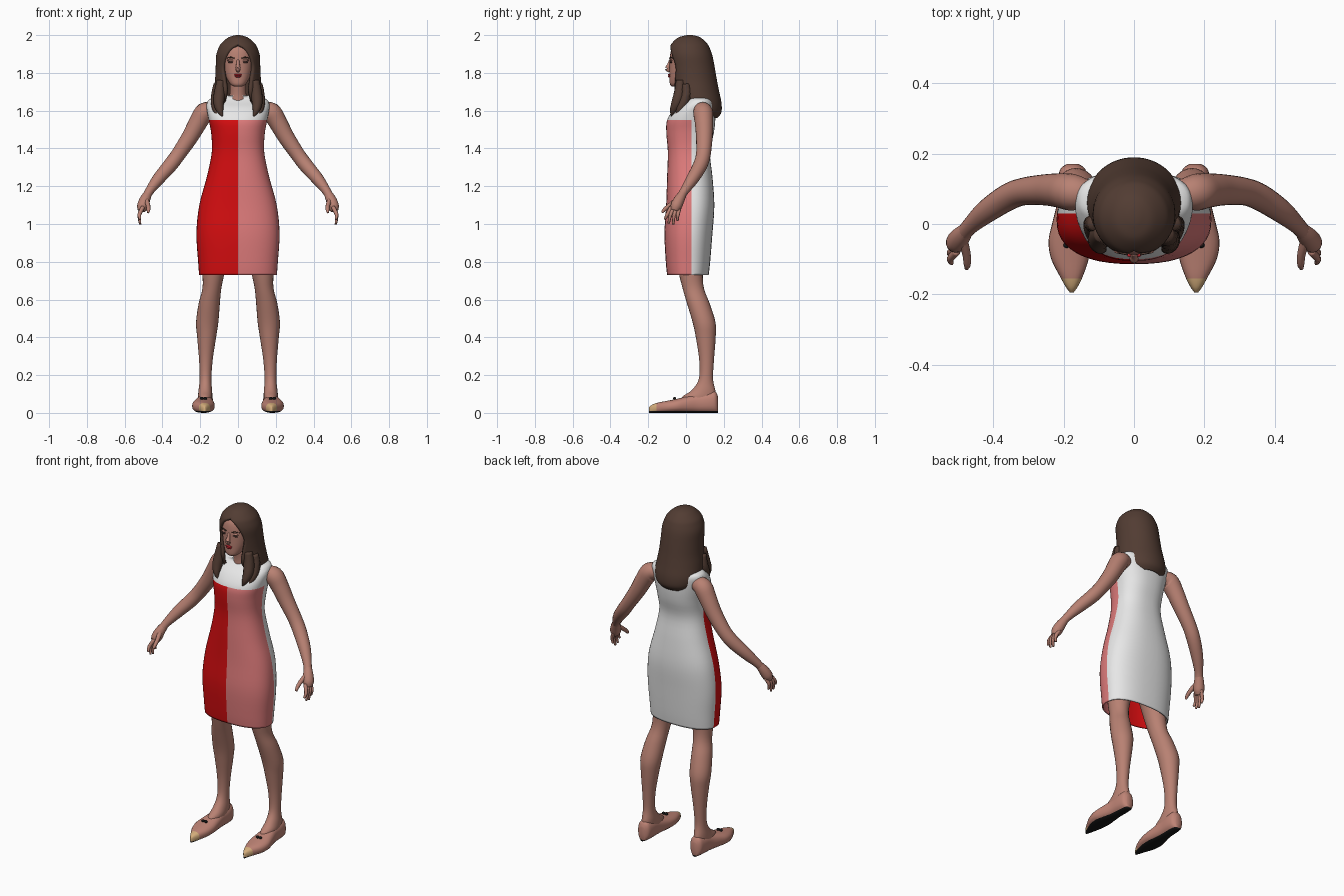
import bpy, bmesh, math
from mathutils import Vector

cube = bpy.data.objects.get("Cube")
if cube:
    bpy.data.objects.remove(cube)


def material(name, r, g, b):
    m = bpy.data.materials.new(name)
    m.use_nodes = True
    m.diffuse_color = (r, g, b, 1)
    bsdf = next(n for n in m.node_tree.nodes if n.type == 'BSDF_PRINCIPLED')
    bsdf.inputs["Base Color"].default_value = (r, g, b, 1)
    bsdf.inputs["Roughness"].default_value = 0.8
    return m


SKIN = material("skin", 0.48, 0.22, 0.17)
HAIR = material("brown hair", 0.085, 0.046, 0.033)
RED = material("red cloth", 0.66, 0.004, 0.005)
PINK = material("pink cloth", 0.74, 0.2, 0.2)
WHITE = material("white cloth", 0.85, 0.85, 0.85)
SHOE = material("shoe leather", 0.52, 0.23, 0.18)
TAN = material("tan toe cap", 0.66, 0.42, 0.2)
BLACK = material("black", 0.008, 0.008, 0.008)
LIPS = material("red lips", 0.55, 0.02, 0.03)
EYE = material("dark eye", 0.06, 0.03, 0.025)


def spline(rows, steps=4):
    """Smoothly interpolate a list of equal-length tuples."""
    pts = [rows[0]] + list(rows) + [rows[-1]]
    out = []
    for i in range(1, len(pts) - 2):
        a, b, c, d = pts[i - 1:i + 3]
        for k in range(steps):
            t = k / steps
            out.append([q + 0.5 * t * (r - p + t * (2 * p - 5 * q + 4 * r - s + t * (3 * (q - r) + s - p)))
                        for p, q, r, s in zip(a, b, c, d)])
    return out + [list(rows[-1])]


def finish(bm, name, mats, rule=None):
    bmesh.ops.remove_doubles(bm, verts=bm.verts, dist=1e-5)
    bmesh.ops.recalc_face_normals(bm, faces=bm.faces)
    bm.normal_update()
    for f in bm.faces:
        f.smooth = True
        if rule:
            f.material_index = rule(f.calc_center_median())
    me = bpy.data.meshes.new(name)
    bm.to_mesh(me)
    bm.free()
    for m in mats:
        me.materials.append(m)
    ob = bpy.data.objects.new(name, me)
    bpy.context.collection.objects.link(ob)
    return ob


def loft(name, rings, mats, closed=True, caps=(True, True), cuts=(), rule=None):
    """Skin a list of rings; cuts are (axis, position) planes for clean colour edges."""
    bm = bmesh.new()
    vs = [[bm.verts.new(p) for p in r] for r in rings]
    n = len(vs[0])
    for a, b in zip(vs, vs[1:]):
        for i in range(n if closed else n - 1):
            j = (i + 1) % n
            bm.faces.new((a[i], a[j], b[j], b[i]))
    for use, r in zip(caps, (vs[0], vs[-1])):
        if use:
            bm.faces.new(r)
    for axis, pos in cuts:
        no = Vector([float(k == axis) for k in range(3)])
        bmesh.ops.bisect_plane(bm, geom=bm.verts[:] + bm.edges[:] + bm.faces[:],
                               plane_co=no * pos, plane_no=no)
    return finish(bm, name, mats, rule)


def power(v, e):
    return math.copysign(abs(v) ** (2 / e), v)


def level(z, cx, rx, yf, yb, e=2.0, n=32):
    """Horizontal superellipse between a front and a back depth."""
    angles = [2 * math.pi * i / n for i in range(n)]
    return [Vector((cx + rx * power(math.cos(t), e),
                    (yf + yb) / 2 + (yb - yf) / 2 * power(math.sin(t), e), z)) for t in angles]


def tube(name, path, mat, n=14, s=1, steps=4):
    """Tapered tube along (x, y, z, radius) points, mirrored in x when s is -1."""
    pts = spline(path, steps)
    pos = [Vector((s * p[0], p[1], p[2])) for p in pts]
    rings = []
    for i, p in enumerate(pts):
        d = pos[min(i + 1, len(pos) - 1)] - pos[max(i - 1, 0)]
        q = d.to_track_quat('Z', 'Y')
        rings.append([pos[i] + q @ Vector((p[3] * math.cos(2 * math.pi * k / n),
                                           p[3] * math.sin(2 * math.pi * k / n), 0)) for k in range(n)])
    return loft(name, rings, [mat])


def blob(name, centre, size, mat):
    bm = bmesh.new()
    bmesh.ops.create_uvsphere(bm, u_segments=16, v_segments=10, radius=1)
    for v in bm.verts:
        v.co = Vector(c + k * w for c, k, w in zip(centre, size, v.co))
    return finish(bm, name, [mat])


# Dress: white yoke and back, red right front, pink left front
SEAM, YOKE = 0.03, 1.55
rows = [(.73, .206, -.1, .12), (.8, .211, -.107, .128), (.95, .22, -.114, .14), (1.1, .205, -.105, .15),
        (1.25, .165, -.1, .14), (1.38, .139, -.096, .127), (1.48, .142, -.104, .147),
        (1.55, .155, -.1, .155), (1.61, .166, -.062, .155), (1.645, .163, -.02, .15),
        (1.665, .14, 0, .135), (1.68, .06, -.005, .1)]
dress = loft("dress", [level(z, 0, rx, yf, yb, 2.4, 48) for z, rx, yf, yb in spline(rows)],
             [WHITE, RED, PINK], caps=(False, True), cuts=((0, 0), (1, SEAM), (2, YOKE)),
             rule=lambda c: 0 if c.z > YOKE or c.y > SEAM else (1 if c.x < 0 else 2))
hem = dress.modifiers.new("cloth thickness", 'SOLIDIFY')
hem.thickness = 0.006

# Neck and head
tube("neck", [(0, .045, 1.62, .06), (0, .035, 1.68, .045), (0, .025, 1.74, .042), (0, .02, 1.8, .045)], SKIN, 20)
rows = [(1.727, .018, -.072, -.035), (1.74, .04, -.085, -.005), (1.78, .064, -.087, .05),
        (1.83, .079, -.087, .09), (1.88, .084, -.086, .105), (1.93, .078, -.075, .1), (1.965, .045, -.04, .07)]
loft("head", [level(z, 0, rx, yf, yb, 2.2) for z, rx, yf, yb in spline(rows)], [SKIN])
tube("nose", [(0, -.083, 1.868, .007), (0, -.091, 1.84, .01), (0, -.099, 1.822, .013), (0, -.085, 1.81, .009)], SKIN)
blob("upper_lip", (0, -.087, 1.79, ), (.022, .009, .005), LIPS)
blob("lower_lip", (0, -.087, 1.781), (.016, .009, .006), LIPS)
for s, side in ((1, "left"), (-1, "right")):
    blob(side + "_eye", (s * .037, -.079, 1.857), (.016, .006, .006), EYE)
    blob(side + "_eyelid", (s * .037, -.078, 1.867), (.02, .007, .006), SKIN)
    tube(side + "_eyebrow", [(.018, -.086, 1.877, .003), (.04, -.081, 1.883, .003), (.06, -.067, 1.877, .002)], HAIR, 8, s)

# Hair: long shell open around the face
rows = [(1.56, .08, .06, .165, .06), (1.59, .115, -.0, .187, .08), (1.64, .133, -.05, .188, .075),
        (1.7, .13, -.075, .176, .062), (1.76, .122, -.08, .164, .07), (1.83, .118, -.086, .152, .08),
        (1.89, .116, -.092, .14, .064), (1.93, .104, -.088, .126, .035), (1.955, .09, -.076, .112, 0),
        (1.985, .056, -.045, .08, 0), (1.997, .025, -.01, .05, 0), (2.0, .008, .012, .028, 0)]
rings = []
for z, rx, yf, yb, gap in spline(rows):
    a = math.asin(min(max(gap, 0) / rx, 0.95))
    arc = [a + (2 * math.pi - 2 * a) * i / 40 for i in range(41)]
    rings.append([Vector((rx * math.sin(t), (yf + yb) / 2 - (yb - yf) / 2 * math.cos(t), z)) for t in arc])
hair = loft("hair", rings, [HAIR], closed=False, caps=(False, True))
shell = hair.modifiers.new("hair thickness", 'SOLIDIFY')
shell.thickness = 0.018

for s, side in ((1, "left"), (-1, "right")):
    # Loose front locks
    tube(side + "_outer_lock", [(.09, -.03, 1.76, .022), (.098, -.035, 1.69, .03), (.102, -.05, 1.64, .028),
                                (.095, -.068, 1.6, .018), (.082, -.075, 1.57, .004)], HAIR, s=s)
    tube(side + "_rear_lock", [(.11, 0, 1.74, .02), (.118, .0, 1.67, .026), (.117, -.03, 1.61, .02),
                               (.11, -.055, 1.58, .004)], HAIR, s=s)

    # Arm and hand
    tube(side + "_arm", [(.13, .085, 1.6, .04), (.175, .09, 1.592, .052), (.21, .095, 1.54, .049),
                         (.255, .097, 1.46, .044), (.315, .092, 1.37, .039), (.36, .075, 1.31, .038),
                         (.42, .035, 1.24, .033), (.465, -.005, 1.18, .024), (.482, -.025, 1.15, .022)],
         SKIN, 20, s)
    tube(side + "_palm", [(.475, -.015, 1.165, .021), (.492, -.035, 1.13, .028), (.505, -.052, 1.095, .03),
                          (.512, -.06, 1.07, .02)], SKIN, s=s)
    tips = ((-.112, 1.025), (-.092, 1.003), (-.068, .998), (-.045, 1.018))
    for k, (y, z) in enumerate(tips):
        by = -.078 + .015 * k
        tube(f"{side}_finger_{k + 1}", [(.503, by, 1.09, .011), (.522, (by + y) / 2 - .004, 1.05, .01),
                                        (.518, y, z, .006)], SKIN, 8, s)
    tube(side + "_thumb", [(.487, -.045, 1.13, .014), (.476, -.085, 1.1, .012), (.474, -.115, 1.075, .01),
                           (.476, -.126, 1.06, .006)], SKIN, 8, s)

    # Leg
    rows = [(.92, .105, .085, -.07, .11), (.75, .128, .06, -.04, .09), (.66, .138, .05, -.018, .095),
            (.58, .152, .056, .005, .125), (.48, .163, .059, .035, .156), (.4, .166, .05, .052, .157),
            (.28, .17, .036, .07, .148), (.18, .172, .031, .068, .143), (.12, .173, .036, .03, .155),
            (.085, .174, .038, -.02, .16), (.05, .174, .036, -.03, .155)]
    loft(side + "_leg", [level(z, s * cx, rx, yf, yb, n=24) for z, cx, rx, yf, yb in spline(rows)], [SKIN])

    # Pointed flat shoe with tan toe cap and black sole: (y, centre x, half width, height)
    rows = [(-.195, .177, .005, .03), (-.18, .177, .016, .043), (-.15, .178, .032, .054), (-.1, .182, .053, .064),
            (-.05, .183, .06, .074), (.0, .18, .053, .086), (.06, .176, .043, .1), (.12, .174, .042, .112),
            (.155, .174, .036, .113), (.17, .174, .018, .085)]
    rings = [[Vector((s * cx + w * power(math.cos(t), 2.4), y, h / 2 + h / 2 * power(math.sin(t), 2.4)))
              for t in (2 * math.pi * i / 24 for i in range(24))] for y, cx, w, h in spline(rows)]
    loft(side + "_shoe", rings, [SHOE, TAN, BLACK], cuts=((1, -.155), (2, .009)),
         rule=lambda c: 2 if c.z < .009 else (1 if c.y < -.155 else 0))

    # Bow on the shoe
    for k in (-1, 1):
        blob(f"{side}_bow_{'inner' if k < 0 else 'outer'}", (s * .182 + k * .009, -.06, .077), (.01, .008, .008), BLACK)
